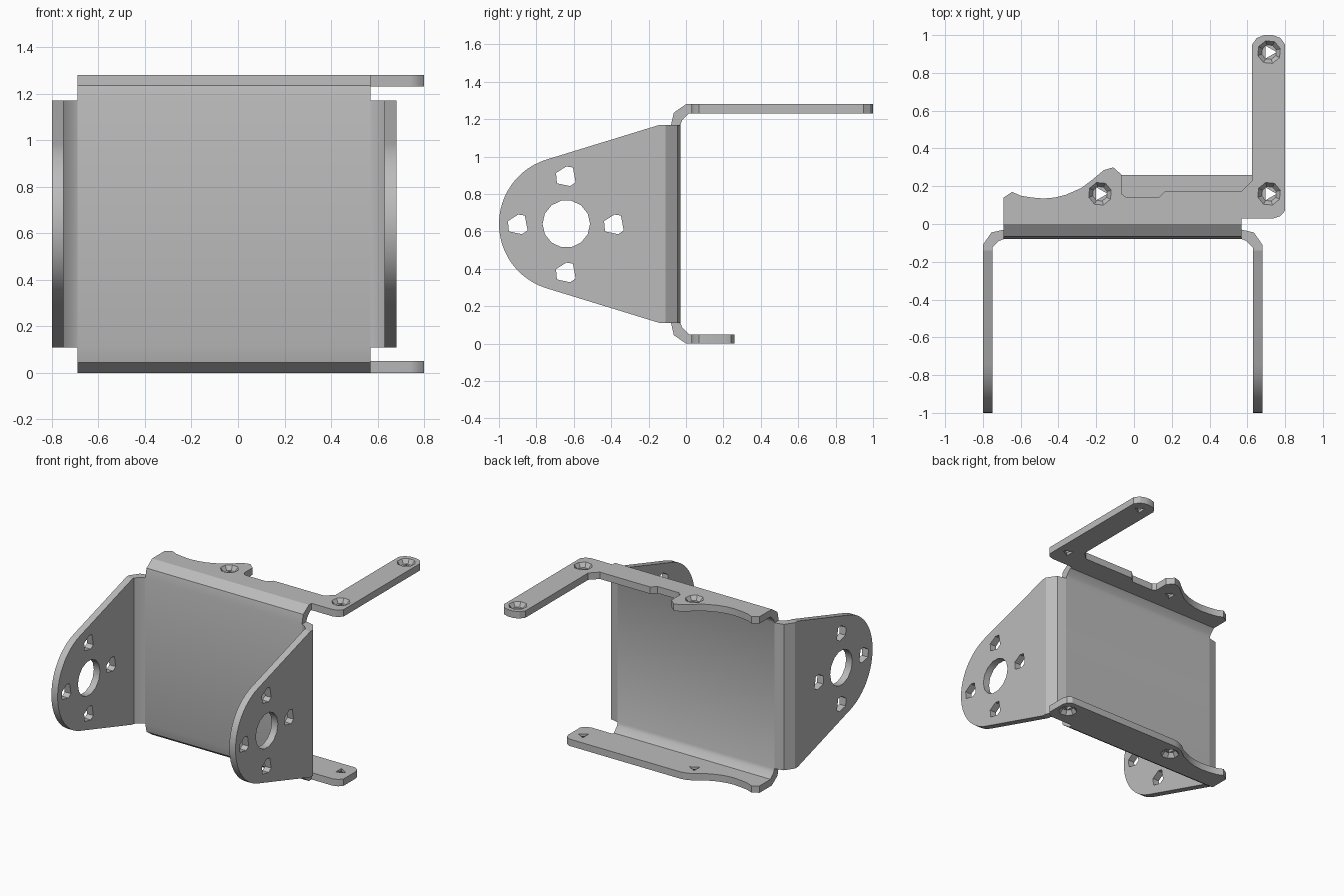
import bpy, bmesh, math
from mathutils import Vector

cube = bpy.data.objects.get("Cube")
if cube:
    bpy.data.objects.remove(cube, do_unlink=True)

metal = bpy.data.materials.new("grey metal")
metal.use_nodes = True
grey = (0.5, 0.5, 0.5, 1)
metal.diffuse_color = grey
metal.node_tree.nodes["Principled BSDF"].inputs["Base Color"].default_value = grey

T = 0.05                      # sheet thickness
LEFT, RIGHT = -0.69, 0.57     # back panel ends
LOW, HIGH = 0.11, 1.17        # flat part of the back panel
FRONT, BACK = -0.08, -0.03    # panel faces
TOP = 1.28
# bend section: distance along the panel, distance from the outer face
OUTER = [(0, 0), (.065, .015), (.11, .08), (.11, .11)]
INNER = [(.06, .11), (.06, .095), (.025, .06), (0, T)]


def place(axis, a, b, h):
    return {"x": (h, a, b), "y": (a, h, b), "z": (a, b, h)}[axis]


def prism(name, points, axis, start, end, points_end=None):
    """Extrude a closed outline along an axis, optionally tapering it."""
    bm = bmesh.new()
    low = [bm.verts.new(place(axis, *p, start)) for p in points]
    high = [bm.verts.new(place(axis, *p, end)) for p in points_end or points]
    bm.faces.new(low)
    bm.faces.new(high)
    for i in range(len(low)):
        j = (i + 1) % len(low)
        bm.faces.new((low[i], low[j], high[j], high[i]))
    bmesh.ops.recalc_face_normals(bm, faces=bm.faces)
    mesh = bpy.data.meshes.new(name)
    bm.to_mesh(mesh)
    bm.free()
    mesh.materials.append(metal)
    obj = bpy.data.objects.new(name, mesh)
    bpy.context.collection.objects.link(obj)
    return obj


def ring(cx, cy, r, n, turn=0.0):
    return [(cx + r * math.cos(turn + math.tau * i / n),
             cy + r * math.sin(turn + math.tau * i / n)) for i in range(n)]


def drill(part, cutters):
    """Cut the holes out of the part, then drop the cutters."""
    for cutter in cutters:
        mod = part.modifiers.new("hole", "BOOLEAN")
        mod.operation, mod.solver, mod.object = "DIFFERENCE", "EXACT", cutter
    bpy.context.view_layer.update()
    cut = bpy.data.meshes.new_from_object(
        part.evaluated_get(bpy.context.evaluated_depsgraph_get()))
    part.modifiers.clear()
    part.data = cut
    for cutter in cutters:
        bpy.data.objects.remove(cutter, do_unlink=True)


def smooth(obj):
    bpy.ops.object.select_all(action="DESELECT")
    obj.select_set(True)
    bpy.context.view_layer.objects.active = obj
    bpy.ops.object.shade_smooth_by_angle(angle=math.radians(30))


# Back panel with its upper and lower bends, one continuous section
upper_out = [(FRONT + q, HIGH + p) for p, q in OUTER]
upper_in = [(FRONT + q, HIGH + p) for p, q in INNER]
upper = upper_out + upper_in
lower = [(y, TOP - z) for y, z in reversed(upper)]
parts = [prism("back_panel", upper + lower, "x", LEFT, RIGHT)]

# Side plates: rounded ears with a bearing hole and four screw holes
CY, CZ, R = -0.64, 0.64, 0.36
arc = [math.radians(107 + 146 * i / 24) for i in range(25)]
ear = [(-0.14, HIGH)]
ear += [(CY + R * math.cos(a), CZ + R * math.sin(a)) for a in arc]
ear += [(-0.14, LOW)]
SLOT = [(-.055, .015), (0, .05), (.035, .045), (.05, -.035), (.02, -.055), (-.05, -.04)]
for name, edge, s in (("right", LEFT, -1), ("left", RIGHT, 1)):
    bend = [(edge + s * p, BACK - q) for p, q in OUTER + INNER]
    parts.append(prism(name + "_side_bend", bend, "z", LOW, HIGH))
    x0, x1 = sorted((edge + s * 0.06, edge + s * 0.11))
    plate = prism(name + "_side_plate", ear, "x", x0, x1)
    holes = [ring(CY, CZ, 0.127, 14)]
    for dy, dz in ((0, 1), (0, -1), (1, 0), (-1, 0)):
        holes.append([(CY + 0.257 * dy + u, CZ + 0.257 * dz + v) for u, v in SLOT])
    drill(plate, [prism("cutter", h, "x", x0 - 0.1, x1 + 0.1) for h in holes])
    parts.append(plate)

# Shared outline of both flanges: scalloped end, then the front edge
scallop = [(LEFT, .03), (LEFT, .14), (-.645, .17), (-.6, .15), (-.54, .14),
           (-.48, .135), (-.42, .14), (-.36, .155), (-.28, .19), (-.22, .235)]
front_corner = [(.8, .07), (.775, .042), (.74, .03)]
# Top flange: bump, relief step and a long arm with a rounded tip
top_edge = [(-.16, .285), (-.11, .3), (-.065, .26), (-.065, .16), (-.04, .14),
            (.13, .14), (.165, .175), (.57, .175), (.625, .23), (.625, .95),
            (.65, .985), (.69, 1), (.735, 1), (.775, .985), (.8, .95)]
# Bottom flange: straight rear edge with a clipped corner
bottom_edge = [(-.18, .252), (-.14, .26), (.76, .26), (.79, .24), (.8, .21)]
screws = [(-.18, .16), (.715, .16)]


def flange(name, edge, z_in, z_out, centres):
    """Plate with countersunk holes sunk from its outer face."""
    plate = prism(name, scallop + edge + front_corner, "z",
                  min(z_in, z_out), max(z_in, z_out))
    d = z_out - z_in
    cutters = []
    for x, y in centres:
        cutters.append(prism("sink", ring(x, y, 0.04, 8, 0.3), "z", z_out - 0.6 * d,
                             z_out + 0.2 * d, ring(x, y, 0.07, 8, 0.3)))
        cutters.append(prism("bore", ring(x, y, 0.04, 3), "z",
                             z_in - 0.4 * d, z_out - 0.3 * d))
    drill(plate, cutters)
    parts.append(plate)


flange("top_flange", top_edge, TOP - T, TOP, screws + [(.715, .91)])
flange("bottom_flange", bottom_edge, T, 0, screws)

for obj in parts:
    smooth(obj)
